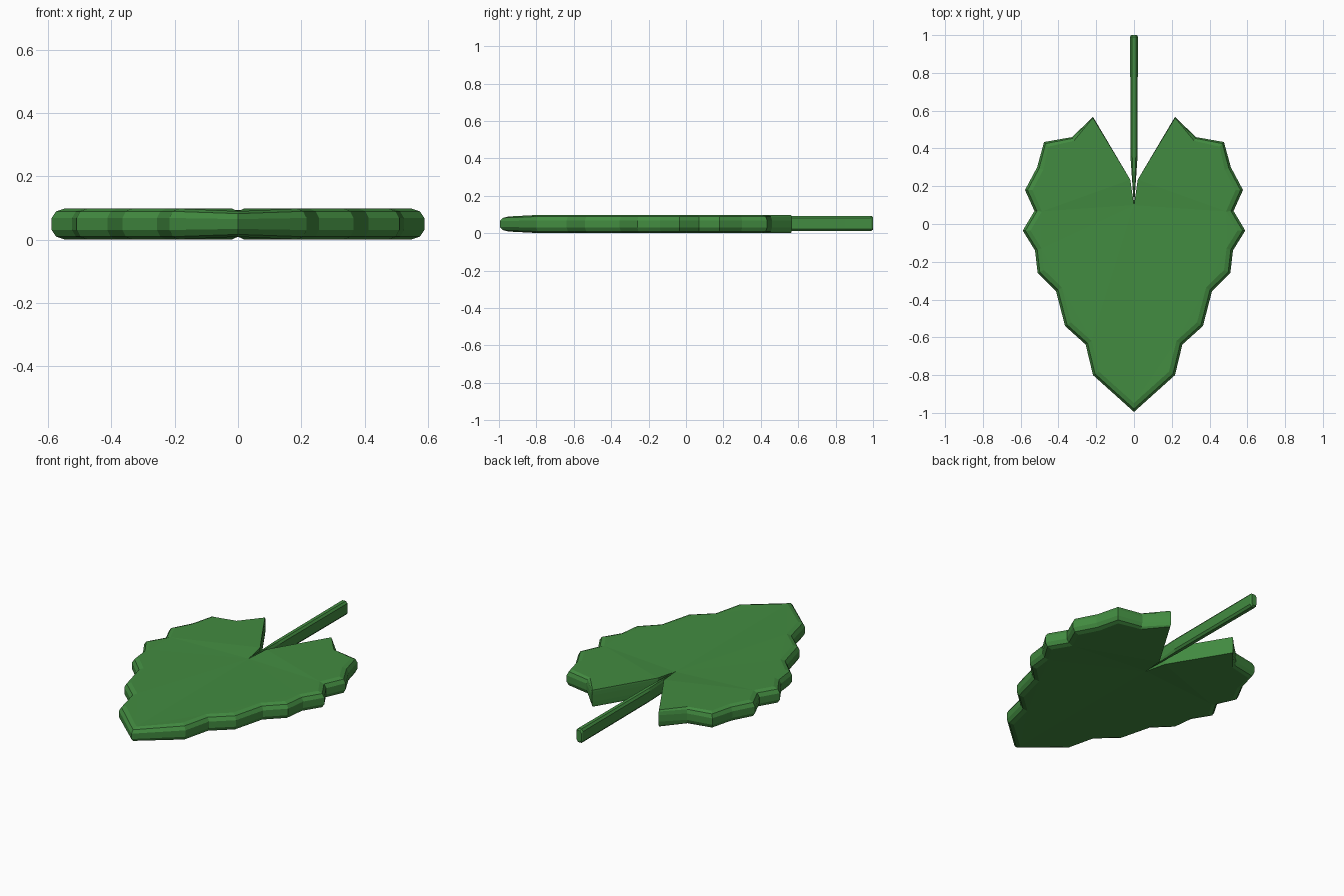
import bpy, bmesh
from mathutils import Vector

if "Cube" in bpy.data.objects:
    bpy.data.objects.remove(bpy.data.objects["Cube"])

green = bpy.data.materials.new("leaf_green")
green.diffuse_color = (0.055, 0.26, 0.052, 1)
green.use_nodes = True
green.node_tree.nodes["Principled BSDF"].inputs["Base Color"].default_value = green.diffuse_color


def make_object(name, bm):
    bmesh.ops.recalc_face_normals(bm, faces=bm.faces)
    mesh = bpy.data.meshes.new(name)
    bm.to_mesh(mesh)
    bm.free()
    mesh.materials.append(green)
    obj = bpy.data.objects.new(name, mesh)
    bpy.context.collection.objects.link(obj)
    return obj


# Right half outline from the notch around to the tip: x, y, edge rounding
outline = [(0, 0.10, 0), (0.02, 0.235, 0), (0.217, 0.567, 0.1), (0.328, 0.46, 0.6),
           (0.476, 0.434, 0.8), (0.513, 0.30, 1), (0.577, 0.18, 1), (0.527, 0.069, 1),
           (0.589, -0.035, 1), (0.524, -0.14, 1), (0.510, -0.26, 1), (0.413, -0.355, 1),
           (0.365, -0.54, 1), (0.256, -0.638, 1), (0.217, -0.80, 1), (0, -0.995, 1)]
# Rounded rim section: inset, height
rim = [(0.035, 0), (0.012, 0.009), (0, 0.03), (0, 0.068), (0.012, 0.089), (0.035, 0.098)]


def inset_dir(i):
    p = Vector(outline[i][:2])
    a = Vector(outline[i - 1][:2]) if i else Vector((-0.02, 0.235))
    b = Vector(outline[i + 1][:2]) if i + 1 < len(outline) else Vector((-0.217, -0.80))
    d1, d2 = (p - a).normalized(), (b - p).normalized()
    n1, n2 = Vector((d1.y, -d1.x)), Vector((d2.y, -d2.x))
    return (n1 + n2) / max(0.4, 1 + n1.dot(n2))


# Leaf blade: half is lofted through the rim, thinner along the centre line
bm = bmesh.new()
rings = []
for inset, z in rim:
    ring = []
    for i, (x, y, w) in enumerate(outline):
        d = inset_dir(i) * inset * w
        zz = 0.049 + (z - 0.049) * 0.82 if x == 0 else z
        ring.append(bm.verts.new((0 if x == 0 else x + d.x, y + d.y, zz)))
    rings.append(ring)
for lo, hi in zip(rings, rings[1:]):
    for i in range(len(lo) - 1):
        bm.faces.new((lo[i], lo[i + 1], hi[i + 1], hi[i]))
caps = [bm.faces.new(rings[0]), bm.faces.new(rings[-1])]
# temporary centre wall gives a closed half for consistent normals
wall = bm.faces.new([r[0] for r in rings] + [r[-1] for r in reversed(rings)])
bmesh.ops.recalc_face_normals(bm, faces=bm.faces)
bmesh.ops.delete(bm, geom=[wall], context='FACES_ONLY')
bmesh.ops.triangulate(bm, faces=caps)
blade = make_object("leaf_blade", bm)
mirror = blade.modifiers.new("mirror", 'MIRROR')
mirror.use_clip = True

# Stem: chamfered tall bar tapering to the notch
bm = bmesh.new()
rings = []
for y, w, h in [(0.10, 0.001, 0.039), (0.36, 0.019, 0.040), (0.85, 0.020, 0.041),
                (0.99, 0.021, 0.041), (1.0, 0.016, 0.033)]:
    section = [(w, h - 0.012), (w * 0.5, h), (-w * 0.5, h), (-w, h - 0.012),
               (-w, 0.012 - h), (-w * 0.5, -h), (w * 0.5, -h), (w, 0.012 - h)]
    rings.append([bm.verts.new((x, y, 0.052 + z)) for x, z in section])
for a, b in zip(rings, rings[1:]):
    for i in range(8):
        j = (i + 1) % 8
        bm.faces.new((a[i], a[j], b[j], b[i]))
bm.faces.new(rings[0])
bm.faces.new(rings[-1])
make_object("stem", bm)
